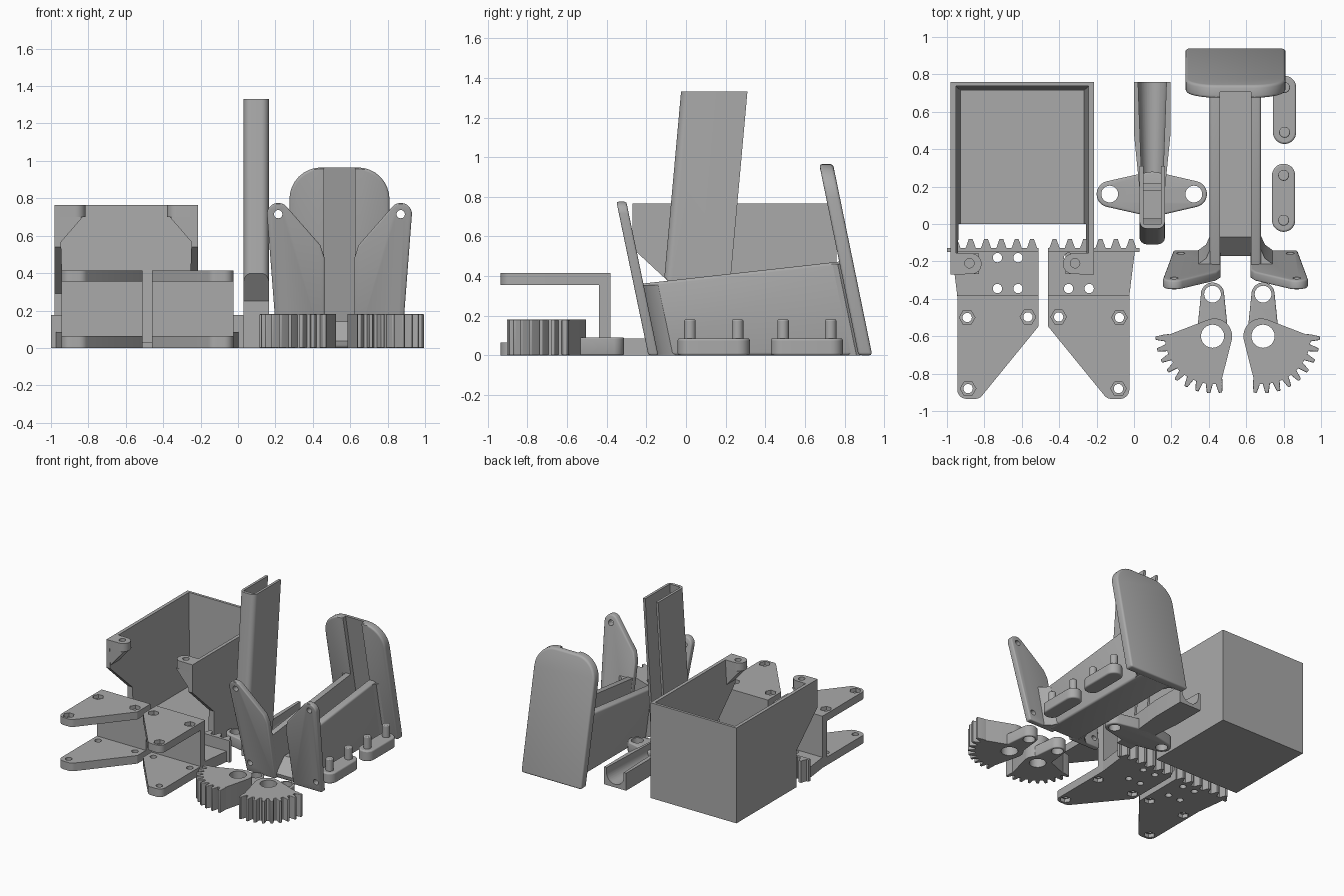
import bpy, bmesh, math
from mathutils import Vector, geometry

if "Cube" in bpy.data.objects:
    bpy.data.objects.remove(bpy.data.objects["Cube"])

grey = bpy.data.materials.new("plain grey")
grey.use_nodes = True
grey.diffuse_color = (0.4, 0.4, 0.4, 1)
grey.node_tree.nodes["Principled BSDF"].inputs["Base Color"].default_value = (0.4, 0.4, 0.4, 1)


def hull(*circles, n=32):
    """Convex outline round circles (a, b, radius) and corner points (a, b)."""
    pts = []
    for c in circles:
        if len(c) == 2:
            pts.append(Vector(c))
        else:
            pts += [Vector((c[0] + c[2] * math.cos(k * math.tau / n),
                            c[1] + c[2] * math.sin(k * math.tau / n))) for k in range(n)]
    return [pts[i] for i in geometry.convex_hull_2d(pts)]


def rect(a0, b0, a1, b1):
    return [(a0, b0), (a1, b0), (a1, b1), (a0, b1)]


def prism(name, outline, axis, lo, hi, warp=None, bevel=0):
    """Extrude a 2D outline along an axis, with an optional warp of the points."""
    place = {"x": lambda a, b, h: (h, a, b), "y": lambda a, b, h: (a, h, b),
             "z": lambda a, b, h: (a, b, h)}[axis]
    bm = bmesh.new()
    rings = [[bm.verts.new(place(p[0], p[1], h)) for p in outline] for h in (lo, hi)]
    bm.faces.new(rings[0])
    bm.faces.new(rings[1])
    n = len(outline)
    for i in range(n):
        j = (i + 1) % n
        bm.faces.new((rings[0][i], rings[0][j], rings[1][j], rings[1][i]))
    if warp:
        for v in bm.verts:
            v.co = warp(v.co)
    bmesh.ops.recalc_face_normals(bm, faces=bm.faces)
    mesh = bpy.data.meshes.new(name)
    bm.to_mesh(mesh)
    bm.free()
    ob = bpy.data.objects.new(name, mesh)
    bpy.context.collection.objects.link(ob)
    mesh.materials.append(grey)
    if bevel:
        m = ob.modifiers.new("bevel", "BEVEL")
        m.width, m.segments, m.limit_method, m.angle_limit = bevel, 3, "ANGLE", 0.7
    return ob


def cut(ob, *cutters):
    """Subtract the cutters and discard them."""
    for c in cutters:
        m = ob.modifiers.new("cut", "BOOLEAN")
        m.operation, m.object, m.solver = "DIFFERENCE", c, "EXACT"
    dg = bpy.context.evaluated_depsgraph_get()
    mesh = bpy.data.meshes.new_from_object(ob.evaluated_get(dg))
    ob.modifiers.clear()
    ob.data = mesh
    for c in cutters:
        bpy.data.objects.remove(c)
    return ob


def hole(x, y, r, lo=-1, hi=2, axis="z", n=24):
    return prism("cutter", hull((x, y, r), n=n), axis, lo, hi)


def mirror(ob, centre, name):
    """Copy an object mirrored about the plane x = centre."""
    twin = ob.copy()
    twin.data = ob.data.copy()
    twin.name = name
    bpy.context.collection.objects.link(twin)
    for v in twin.data.vertices:
        v.co.x = 2 * centre - v.co.x
    twin.data.flip_normals()


def shear(slope):
    return lambda p: Vector((p.x, p.y + slope * p.z, p.z))


# Open bin with drafted inner walls
bin_mid = -0.5975
bin_body = prism("bin", [(0, 0), (0.76, 0), (0.76, 0.765), (-0.27, 0.765), (-0.27, 0.54), (0, 0.29)],
                 "x", -0.98, -0.215)
cut(bin_body, prism("cutter", rect(-0.33, -0.6, 0.33, 0.712), "z", 0.03, 0.8,
                    lambda p: Vector((bin_mid + p.x * (1 + 0.1 * p.z),
                                      p.y + (0.035 * p.z if p.y > 0 else 0), p.z))))
lug = prism("bin_lug", hull((-0.97, -0.27), (-0.97, -0.155), (-0.87, -0.213, 0.055)), "z", 0.7, 0.765)
cut(lug, hole(-0.88, -0.21, 0.025))
gusset = prism("bin_gusset", [(-0.96, 0.7), (-0.83, 0.7), (-0.96, 0.55)], "y", -0.268, -0.158)
mirror(lug, bin_mid, "bin_lug_left")
mirror(gusset, bin_mid, "bin_gusset_left")

# Jaw brackets: two pointed plates joined by a wall, with a toothed rack
jaw_mid = -0.485
nose = hull((-0.945, -0.38), (-0.51, -0.38), (-0.53, -0.54, 0.02), (-0.895, -0.885, 0.05),
            (-0.85, -0.885, 0.05))
screws = [(-0.892, -0.5), (-0.567, -0.497), (-0.887, -0.88)]
for part, lo, hi, pocket in (("lower", 0, 0.065, -0.03), ("upper", 0.355, 0.415, 0.385)):
    plate = prism("jaw_plate_" + part, nose, "z", lo, hi)
    cut(plate, *[hole(x, y, 0.025) for x, y in screws],
        *[hole(x, y, 0.042, pocket, pocket + 0.06, n=6) for x, y in screws])
    mirror(plate, jaw_mid, "jaw_plate_%s_left" % part)
base = prism("jaw_base", [(-0.975, -0.14), (-0.51, -0.14), (-0.51, -0.4), (-0.943, -0.4)], "z", 0, 0.085)
cut(base, *[hole(x, y, 0.025) for x in (-0.73, -0.62) for y in (-0.18, -0.345)])
wall = prism("jaw_wall", rect(-0.945, -0.44, -0.51, -0.38), "z", 0, 0.41)
outline = [(-0.51, -0.15), (-1.0, -0.15), (-1.0, -0.128)]
for k in range(6):
    x = -0.955 + k * 0.082
    outline += [(x - 0.027, -0.128), (x - 0.01, -0.08), (x + 0.01, -0.08), (x + 0.027, -0.128)]
rack = prism("jaw_rack", outline + [(-0.51, -0.128)], "z", 0, 0.175)
for ob in (base, wall, rack):
    mirror(ob, jaw_mid, ob.name + "_left")

# Sector gears with drive arms
gx, gy, gear_mid = 0.42, -0.6, 0.555


def polar(r, deg, side=0):
    a = math.radians(deg)
    return (gx + r * math.cos(a) - side * math.sin(a), gy + r * math.sin(a) + side * math.cos(a))


sector = prism("gear_sector", hull((gx + 0.01, gy, 0.095), *[polar(0.255, d) for d in range(180, 284, 5)]),
               "z", 0, 0.18)
arm = prism("gear_arm", hull((gx, -0.375, 0.062), (gx, gy, 0.085)), "z", 0, 0.09, bevel=0.008)
cut(sector, hole(gx, gy, 0.062))
cut(arm, hole(gx, gy, 0.062), hole(gx, -0.375, 0.045))
mirror(sector, gear_mid, "gear_sector_left")
mirror(arm, gear_mid, "gear_arm_left")
for k in range(9):
    d = 182 + k * 12
    tooth = prism("gear_tooth", [polar(0.23, d, -0.02), polar(0.26, d, -0.018), polar(0.305, d, -0.009),
                                 polar(0.305, d, 0.009), polar(0.26, d, 0.018), polar(0.23, d, 0.02)],
                  "z", 0, 0.18, bevel=0.004)
    mirror(tooth, gear_mid, "gear_tooth_left")

# Leaning U-channel post on an eared flange, with a trough behind
post = prism("post", hull((0.07, 0.015, 0.04), (0.125, 0.015, 0.04), (0.03, 0.31), (0.165, 0.31)),
             "z", 0, 1.33, lambda p: Vector((p.x, p.y + 0.09 * (p.z - 1.33), p.z)))
cut(post, prism("cutter", [(-0.4, 0.4), (-0.11, 0.4), (0, 0.25), (0, -0.1), (-0.4, -0.1)], "x", -0.2, 0.4),
    prism("cutter", [(0.005, 1.4), (0.45, 1.4), (0.45, 0.1), (0.03, 0.1), (0.03, 0.25), (-0.08, 0.42)],
          "x", 0.05, 0.145))
flange = prism("flange", hull((-0.13, 0.16, 0.07), (0.32, 0.16, 0.07), (0.0975, 0.16, 0.12)),
               "z", 0, 0.09, bevel=0.01)
cut(flange, hole(-0.13, 0.16, 0.045), hole(0.32, 0.16, 0.045))
trough = prism("trough", hull((0, 0.76), (0.195, 0.76), (0.195, 0.48), (0, 0.48), (0.03, 0.18), (0.165, 0.18)),
               "z", 0, 0.14)
cut(trough, prism("cutter", hull((0.0975, 0.1, 0.075), (0.0225, 0.2), (0.1725, 0.2)), "y", 0.22, 0.9,
                  lambda p: Vector((0.0975 + (p.x - 0.0975) * (0.75 if p.y < 0.5 else 1.08), p.y, p.z))))

# Cradle: slotted beam between a winged front and a rounded back
cradle_mid = 0.5425


def slot():
    return prism("cutter", [(-0.7, -0.05), (-0.19, 0.02), (-0.07, 0.14), (0.872, 0.14), (0.65, 1.25), (-0.7, 1.25)],
                 "x", 0.46, 0.625)


beam = prism("cradle_beam", [(-0.165, 0), (0.89, 0), (0.795, 0.475), (-0.235, 0.36)], "x", 0.405, 0.68,
             bevel=0.015)
cut(beam, slot())
back = prism("cradle_back", hull((0.275, 0), (0.81, 0), (0.445, 0.795, 0.17), (0.64, 0.795, 0.17)),
             "y", 0.87, 0.94, shear(-0.205), bevel=0.015)
cut(back, slot())
wing = prism("cradle_wing", hull((0.215, 0.715, 0.06), (0.21, 0), (0.463, 0), (0.463, 0.48), (0.44, 0.55)),
             "y", -0.19, -0.14, shear(-0.208), bevel=0.01)
cut(wing, hole(0.215, 0.715, 0.022, axis="y"), hole(0.25, 0.08, 0.022, axis="y"))
front_fillet = prism("front_fillet", [(0.33, -0.15), (0.41, -0.15), (0.41, -0.055), (0.385, -0.11)],
                     "z", 0, 0.355, shear(-0.208))
back_fillet = prism("back_fillet", [(0.36, 0.88), (0.41, 0.88), (0.41, 0.82), (0.395, 0.86)],
                    "z", 0, 0.46, shear(-0.205))
for ob in (wing, front_fillet, back_fillet):
    mirror(ob, cradle_mid, ob.name + "_left")

# Pinned links
for x, y in ((0.8, 0.02), (0.805, 0.49)):
    prism("link", hull((x, y, 0.062), (x, y + 0.24, 0.062)), "z", 0, 0.085, bevel=0.01)
    for py in (y, y + 0.24):
        prism("link_pin", hull((x, py, 0.029)), "z", 0.08, 0.18, bevel=0.006)

# Smooth rounded surfaces, keep hard edges
bpy.ops.object.select_all(action="DESELECT")
for ob in bpy.context.collection.objects:
    if ob.type == "MESH" and grey.name in ob.data.materials:
        ob.select_set(True)
        bpy.context.view_layer.objects.active = ob
bpy.ops.object.shade_smooth_by_angle(angle=math.radians(35))
